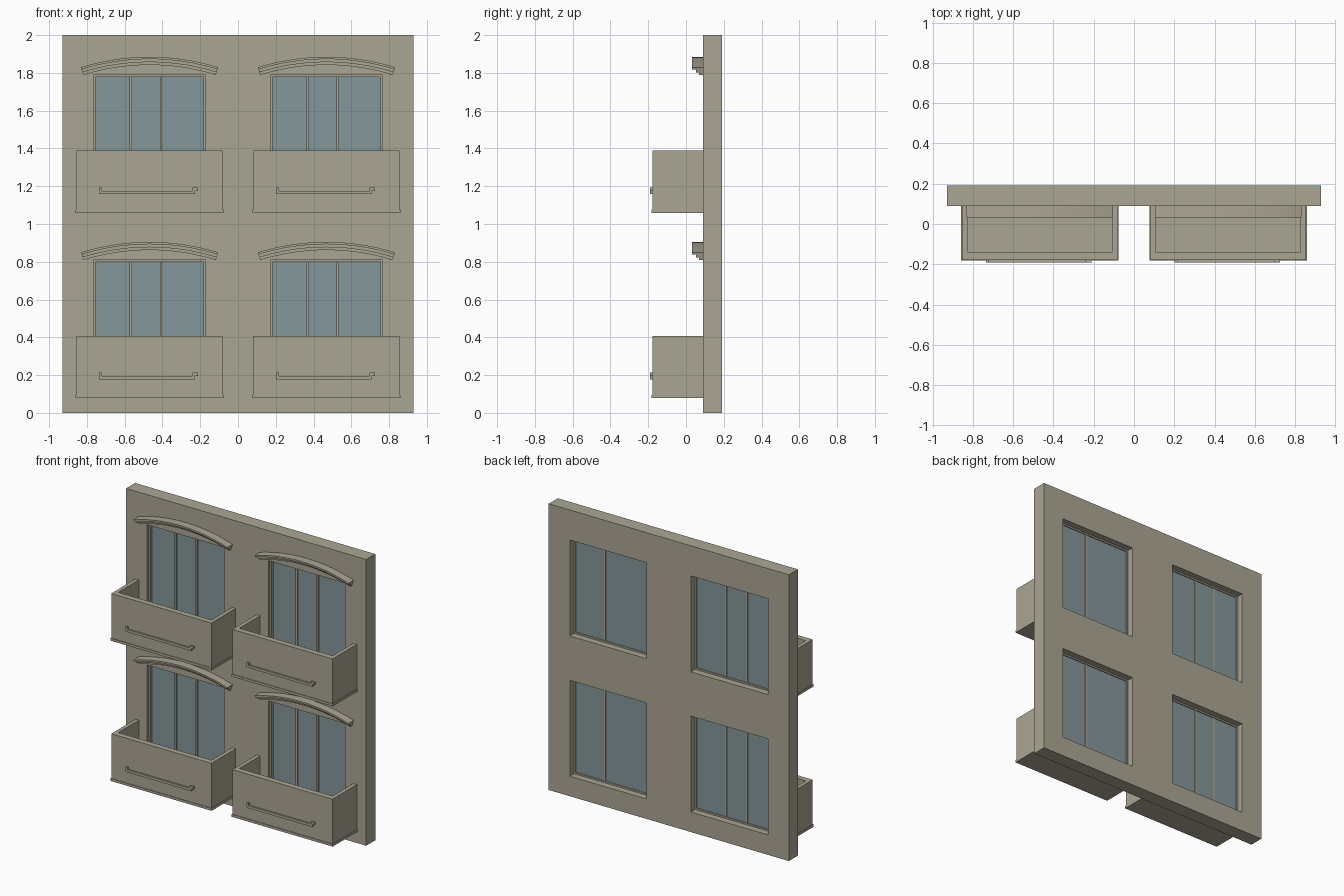
import bpy, bmesh, math

cube = bpy.data.objects.get("Cube")
if cube:
    bpy.data.objects.remove(cube)


def material(name, rgb):
    m = bpy.data.materials.new(name)
    m.use_nodes = True
    m.diffuse_color = (*rgb, 1)
    m.node_tree.nodes["Principled BSDF"].inputs["Base Color"].default_value = (*rgb, 1)
    return m


STONE = material("warm stone", (0.41, 0.38, 0.296))
GLASS = material("blue grey glass", (0.235, 0.31, 0.325))

FRONT, BACK = 0.09, 0.19      # wall planes
COLUMNS = (-0.468, 0.468)     # window centres
ROWS = (0.0, 0.98)            # storey offsets
HALF, SILL, HEAD = 0.297, 0.14, 0.81


def finish(name, bm, mat):
    bmesh.ops.recalc_face_normals(bm, faces=bm.faces)
    mesh = bpy.data.meshes.new(name)
    bm.to_mesh(mesh)
    bm.free()
    mesh.materials.append(mat)
    obj = bpy.data.objects.new(name, mesh)
    bpy.context.collection.objects.link(obj)
    return obj


def add_box(bm, x0, x1, y0, y1, z0, z1):
    verts = bmesh.ops.create_cube(bm, size=1)["verts"]
    for v in verts:
        v.co.x = x1 if v.co.x > 0 else x0
        v.co.y = y1 if v.co.y > 0 else y0
        v.co.z = z1 if v.co.z > 0 else z0


def boxes(name, mat, *dims):
    bm = bmesh.new()
    for d in dims:
        add_box(bm, *d)
    return finish(name, bm, mat)


def build_wall():
    # Grid of panels with the window cells left out, extruded to depth
    xs = [-0.928] + [c + s * HALF for c in COLUMNS for s in (-1, 1)] + [0.928]
    zs = [0] + [r + h for r in ROWS for h in (SILL, HEAD)] + [2]
    bm = bmesh.new()
    grid = [[bm.verts.new((x, FRONT, z)) for z in zs] for x in xs]
    for i in range(len(xs) - 1):
        for j in range(len(zs) - 1):
            if i % 2 and j % 2:
                continue
            bm.faces.new((grid[i][j], grid[i + 1][j], grid[i + 1][j + 1], grid[i][j + 1]))
    ext = bmesh.ops.extrude_face_region(bm, geom=bm.faces[:])["geom"]
    for v in ext:
        if isinstance(v, bmesh.types.BMVert):
            v.co.y = BACK
    finish("wall", bm, STONE)


def build_window(tag, cx, z):
    x0, x1, z0, z1 = cx - HALF, cx + HALF, z + SILL, z + HEAD
    t = 0.011
    boxes("window_frame_" + tag, STONE,
          (x0, x0 + t, 0.11, 0.145, z0, z1), (x1 - t, x1, 0.11, 0.145, z0, z1),
          (x0 + t, x1 - t, 0.11, 0.145, z1 - t, z1), (x0 + t, x1 - t, 0.11, 0.145, z0, z0 + t))
    boxes("window_glass_" + tag, GLASS,
          (x0 + t, x1 - t, 0.13, 0.138, z0 + t, z1 - t))
    # One mullion on the left windows stops in front of the pane
    short = 0.13 if cx > 0 else 0.142
    boxes("window_mullions_" + tag, STONE,
          *[(cx + m - 0.006, cx + m + 0.006, 0.12, back, z0 + t, z1 - t)
            for m, back in ((-0.1, short), (0.06, 0.142))])


def build_hood(tag, cx, z):
    # Stepped moulding swept along a shallow arc
    profile = [(FRONT, 0), (0.033, 0), (0.033, -0.012), (0.052, -0.012),
               (0.052, -0.028), (0.07, -0.028), (0.07, -0.043), (FRONT, -0.043)]
    radius, half_angle, steps = 1.222, math.asin(0.363 / 1.222), 16
    bm = bmesh.new()
    rings = []
    for i in range(steps + 1):
        a = half_angle * (2 * i / steps - 1)
        rings.append([bm.verts.new((cx + (radius + r) * math.sin(a), y,
                                    z + 0.905 - radius + (radius + r) * math.cos(a)))
                      for y, r in profile])
    n = len(profile)
    for a, b in zip(rings, rings[1:]):
        for k in range(n):
            bm.faces.new((a[k], a[(k + 1) % n], b[(k + 1) % n], b[k]))
    bm.faces.new(rings[0])
    bm.faces.new(rings[-1])
    obj = finish("window_hood_" + tag, bm, STONE)
    bpy.ops.object.select_all(action="DESELECT")
    obj.select_set(True)
    bpy.context.view_layer.objects.active = obj
    bpy.ops.object.shade_smooth_by_angle(angle=math.radians(30))


def build_balcony(tag, cx, z):
    w, wall, y0, z0, z1 = 0.387, 0.027, -0.178, z + 0.08, z + 0.408
    boxes("balcony_walls_" + tag, STONE,
          (cx - w, cx + w, y0, y0 + 0.04, z0, z1),
          (cx - w, cx - w + wall, y0 + 0.04, FRONT, z0, z1),
          (cx + w - wall, cx + w, y0 + 0.04, FRONT, z0, z1))
    boxes("balcony_floor_" + tag, STONE,
          (cx - w + wall, cx + w - wall, y0 + 0.04, FRONT, z0, z0 + 0.05))
    # Thin projecting lip around the base
    lip = 0.004
    boxes("balcony_lip_" + tag, STONE,
          (cx - w - lip, cx + w + lip, y0 - lip, FRONT, z0 - 0.001, z0 + 0.016))
    # Front rail: bar with an upturned bracket at each end
    boxes("balcony_rail_" + tag, STONE,
          (cx - 0.268, cx + 0.24, -0.19, y0, z0 + 0.098, z0 + 0.116),
          (cx - 0.268, cx - 0.252, -0.19, y0, z0 + 0.116, z0 + 0.133),
          (cx + 0.228, cx + 0.24, -0.19, y0, z0 + 0.116, z0 + 0.133),
          (cx + 0.24, cx + 0.256, -0.19, y0, z0 + 0.116, z0 + 0.133))


build_wall()
for side, cx in zip(("right", "left"), COLUMNS):
    for level, z in zip(("lower", "upper"), ROWS):
        tag = level + "_" + side
        build_window(tag, cx, z)
        build_hood(tag, cx, z)
        build_balcony(tag, cx, z)
